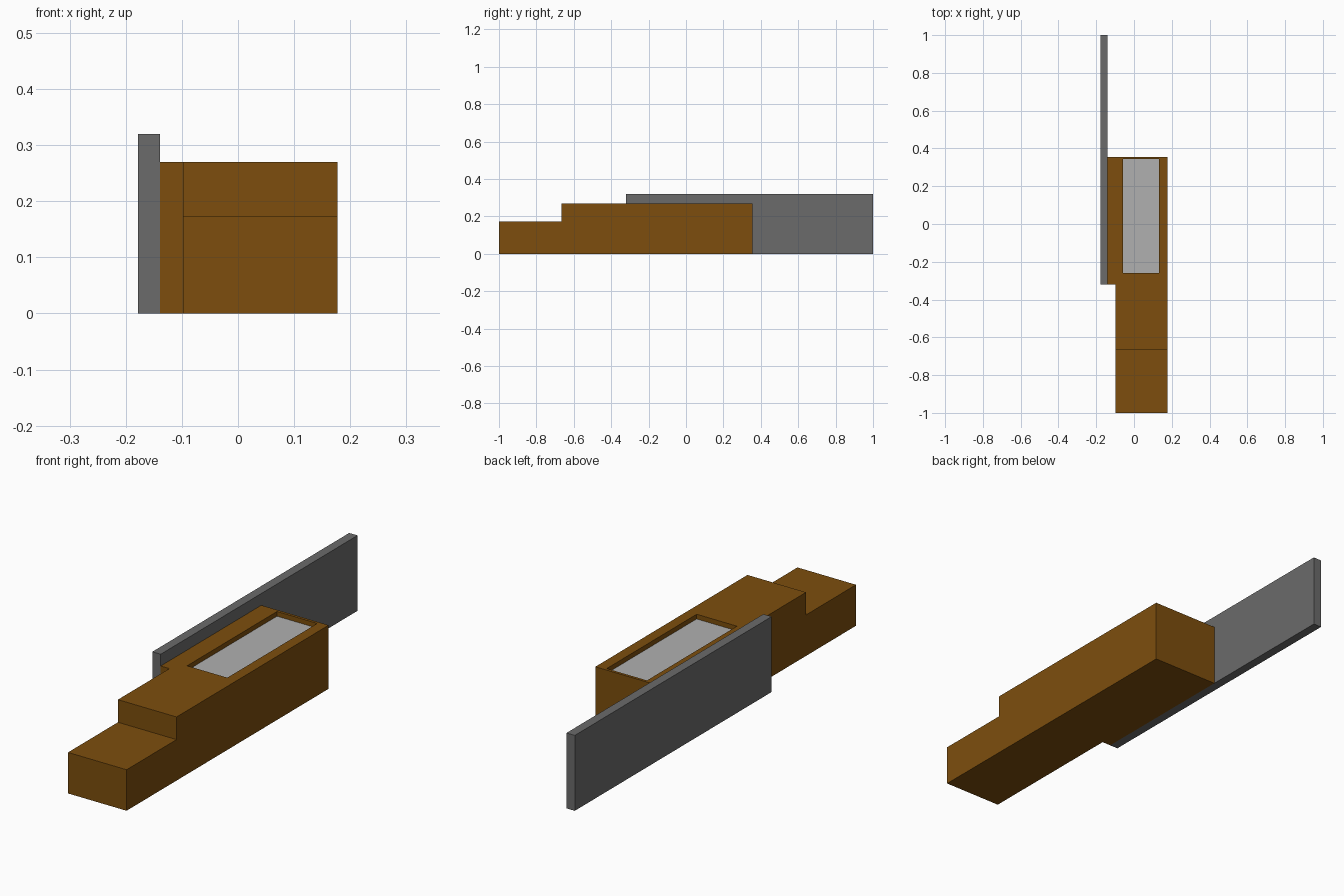
import bpy, bmesh

if "Cube" in bpy.data.objects:
    bpy.data.objects.remove(bpy.data.objects["Cube"])


def material(name, rgb):
    m = bpy.data.materials.new(name)
    m.diffuse_color = (*rgb, 1)
    m.use_nodes = True
    m.node_tree.nodes["Principled BSDF"].inputs["Base Color"].default_value = m.diffuse_color
    return m


def prism(name, outline, z0, z1, mat=None):
    """Extrude an xy outline (counter-clockwise) from z0 up to z1."""
    bm = bmesh.new()
    base = bm.faces.new([bm.verts.new((x, y, z0)) for x, y in outline])
    ext = bmesh.ops.extrude_face_region(bm, geom=[base], use_keep_orig=True)
    top = [v for v in ext["geom"] if isinstance(v, bmesh.types.BMVert)]
    bmesh.ops.translate(bm, verts=top, vec=(0, 0, z1 - z0))
    bmesh.ops.recalc_face_normals(bm, faces=bm.faces)
    me = bpy.data.meshes.new(name)
    bm.to_mesh(me)
    bm.free()
    ob = bpy.data.objects.new(name, me)
    bpy.context.collection.objects.link(ob)
    if mat:
        me.materials.append(mat)
    return ob


def rect(x0, x1, y0, y1):
    return [(x0, y0), (x1, y0), (x1, y1), (x0, y1)]


def cut(target, name, outline, z0, z1):
    cutter = prism(name, outline, z0, z1, target.data.materials[0])
    cutter.hide_render = True
    cutter.display_type = 'WIRE'
    mod = target.modifiers.new(name, 'BOOLEAN')
    mod.operation = 'DIFFERENCE'
    mod.solver = 'EXACT'
    mod.object = cutter
    cutter.hide_set(True)


wood = material("wood", (0.205, 0.076, 0.004))
steel = material("dark_steel", (0.147, 0.147, 0.147))
light = material("light_metal", (0.434, 0.434, 0.434))

# Wooden body, widened beside the side plate
body = prism("body", [(-0.098, -1), (0.177, -1), (0.177, 0.355),
                      (-0.139, 0.355), (-0.139, -0.32), (-0.098, -0.32)],
             0, 0.27, wood)
# Lower front step and shallow top recess
cut(body, "step_cutter", rect(-0.3, 0.3, -1.2, -0.665), 0.174, 0.4)
recess = (-0.057, 0.132, -0.26, 0.343)
cut(body, "recess_cutter", rect(*recess), 0.247, 0.4)

# Light panel lying in the recess
prism("recess_panel", rect(*recess), 0.24, 0.25, light)

# Long side plate
prism("side_plate", rect(-0.178, -0.139, -0.32, 1), 0, 0.32, steel)
